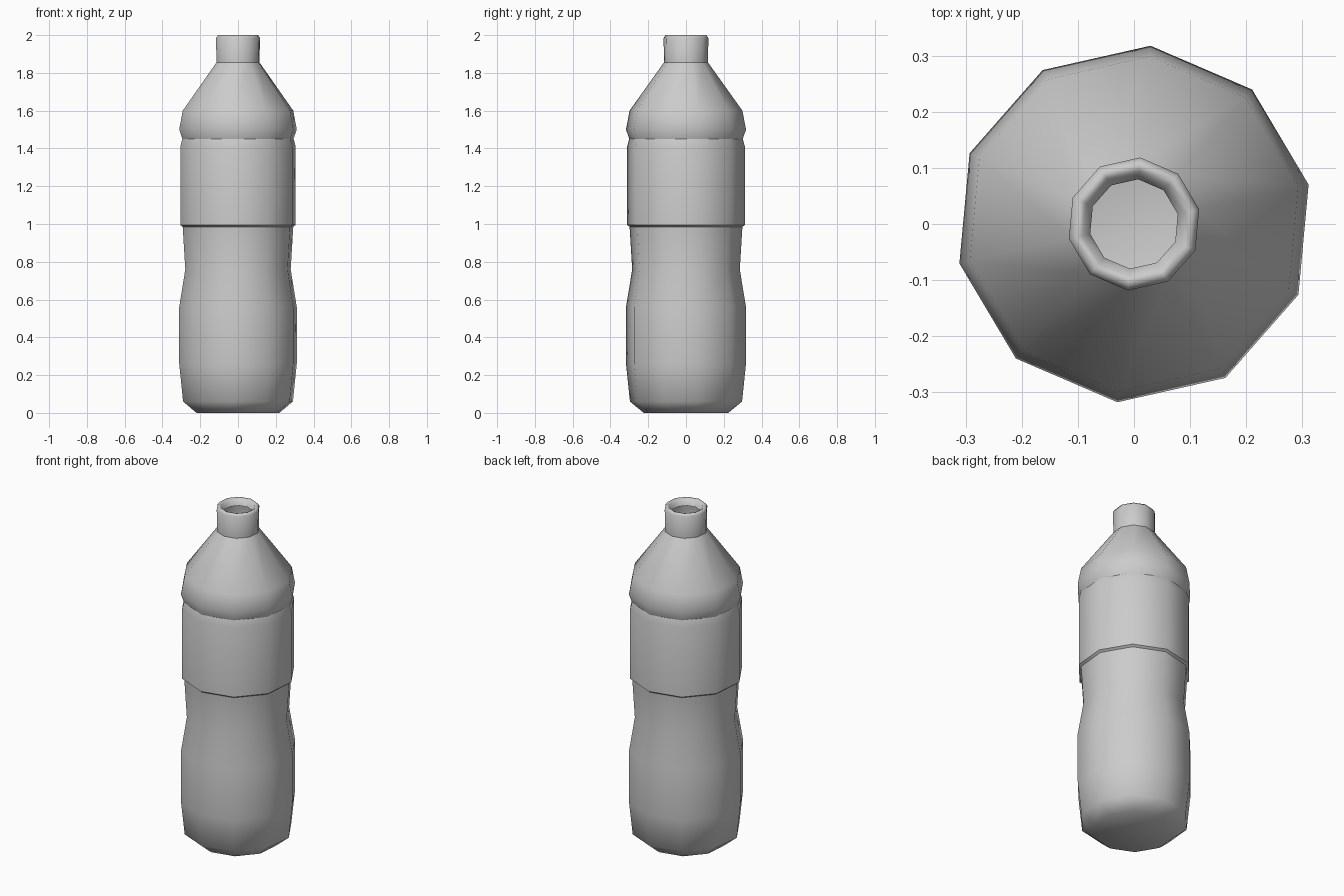
import bpy, bmesh, math

if "Cube" in bpy.data.objects:
    bpy.data.objects.remove(bpy.data.objects["Cube"])

SIDES = 10
TURN = math.radians(12.7)


def lathe(name, profile, sharp=(), closed_bottom=False):
    """Spin (radius, z) points into a ten-sided smooth shell; sharp lists crisp rings."""
    bm = bmesh.new()
    rings = []
    for r, z in profile:
        rings.append([bm.verts.new((r * math.cos(TURN + i * math.tau / SIDES),
                                    r * math.sin(TURN + i * math.tau / SIDES), z))
                      for i in range(SIDES)])
    for a, b in zip(rings, rings[1:]):
        for i in range(SIDES):
            j = (i + 1) % SIDES
            bm.faces.new((a[i], a[j], b[j], b[i]))
    if closed_bottom:
        bm.faces.new(rings[0][::-1])
    for f in bm.faces:
        f.smooth = True
    for k in sharp:
        for i in range(SIDES):
            bm.edges.get((rings[k][i], rings[k][(i + 1) % SIDES])).smooth = False
    mesh = bpy.data.meshes.new(name)
    bm.to_mesh(mesh)
    bm.free()
    obj = bpy.data.objects.new(name, mesh)
    bpy.context.collection.objects.link(obj)
    return obj


# Whole bottle: base, waist, label band, groove, shoulder, neck and rolled lip
lathe("bottle", [
    (0.225, 0.0), (0.298, 0.06), (0.319, 0.26), (0.319, 0.56),
    (0.286, 0.76), (0.300, 0.985), (0.313, 0.995),
    (0.313, 1.41), (0.302, 1.45), (0.319, 1.50), (0.300, 1.60),
    (0.117, 1.855), (0.119, 1.985), (0.108, 2.0),
    (0.094, 1.995), (0.080, 1.96),
], sharp=(5, 6, 8, 11), closed_bottom=True)
